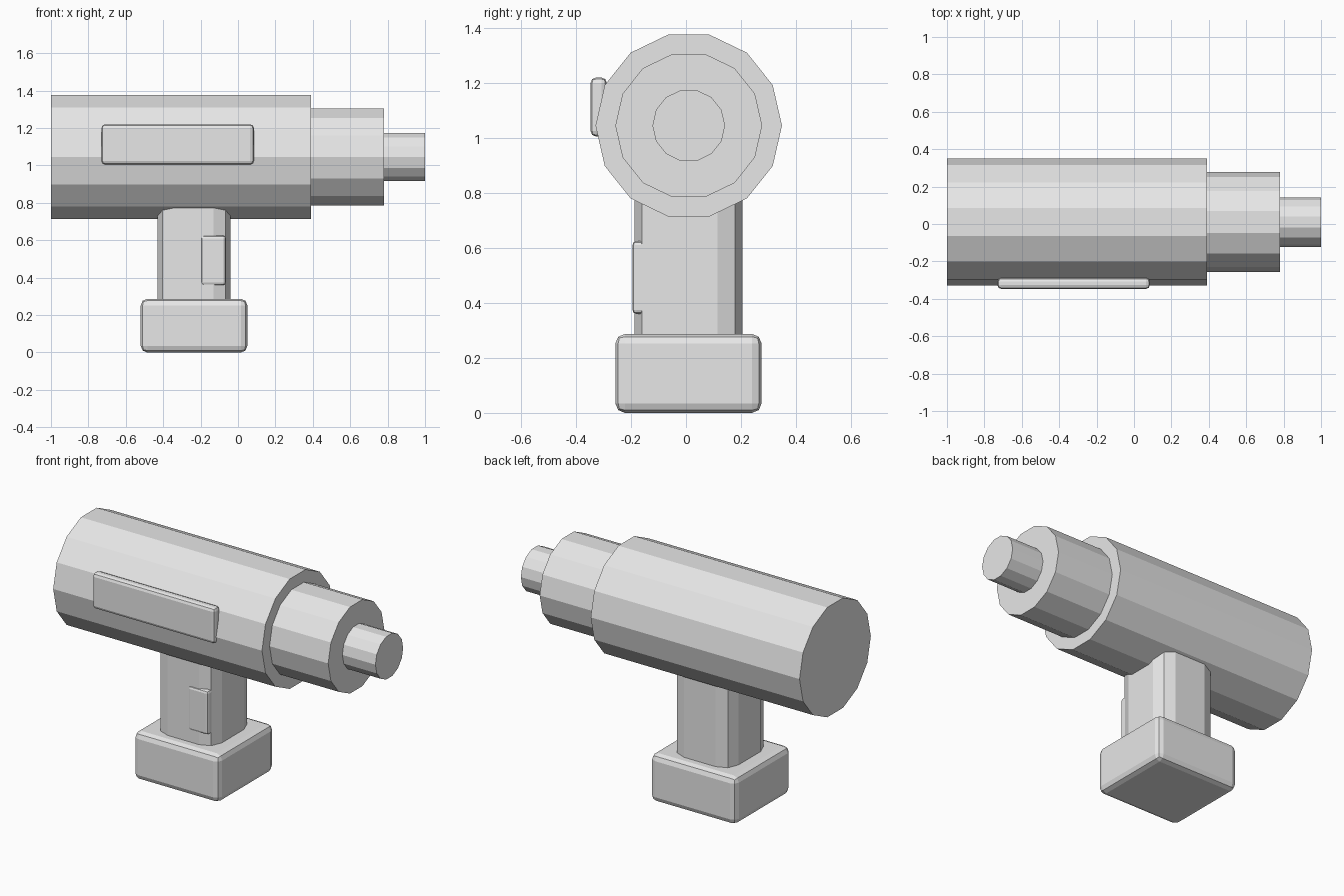
import bpy
import bmesh
from math import pi
from mathutils import Matrix, Vector

default = bpy.data.objects.get("Cube")
if default:
    bpy.data.objects.remove(default)

GREY = (0.8, 0.8, 0.8, 1)
grey = bpy.data.materials.new("plain_grey")
grey.use_nodes = True
grey.diffuse_color = GREY
grey.node_tree.nodes["Principled BSDF"].inputs["Base Color"].default_value = GREY

AXIS_Y, AXIS_Z = 0.01, 1.045  # centre line of the barrel
SIDES = 14


def finish(name, bm):
    mesh = bpy.data.meshes.new(name)
    bm.to_mesh(mesh)
    bm.free()
    mesh.materials.append(grey)
    obj = bpy.data.objects.new(name, mesh)
    bpy.context.collection.objects.link(obj)
    return obj


def cylinder(name, x0, x1, radius):
    """Low-poly cylinder along x with a corner pointing straight sideways."""
    bm = bmesh.new()
    bmesh.ops.create_cone(bm, cap_ends=True, segments=SIDES, radius1=radius,
                          radius2=radius, depth=x1 - x0)
    turn = Matrix.Rotation(pi / 2, 4, "Y") @ Matrix.Rotation(pi / 2, 4, "Z")
    bm.transform(turn)
    # put a corner exactly on the y axis
    corner = max(bm.verts, key=lambda v: v.co.y).co
    angle = Vector((corner.y, corner.z)).angle_signed(Vector((1, 0)))
    bm.transform(Matrix.Rotation(-angle, 4, "X"))
    bm.transform(Matrix.Translation(((x0 + x1) / 2, AXIS_Y, AXIS_Z)))
    return finish(name, bm)


def rounded_box(name, low, high, bevel):
    """Box between two corners with a two-step bevel on every edge."""
    low, high = Vector(low), Vector(high)
    bm = bmesh.new()
    bmesh.ops.create_cube(bm, size=1)
    bm.transform(Matrix.Translation((low + high) / 2)
                 @ Matrix.Diagonal(high - low).to_4x4())
    obj = finish(name, bm)
    mod = obj.modifiers.new("Bevel", "BEVEL")
    mod.width = bevel
    mod.segments = 2
    return obj


# Stepped barrel
cylinder("motor_housing", -1, 0.39, 0.339)
cylinder("gear_collar", 0.38, 0.78, 0.267)
cylinder("chuck", 0.77, 1, 0.132)

# Grip, trigger, foot and side plate
rounded_box("handle", (-0.43, -0.187, 0.1), (-0.04, 0.205, 0.95), 0.09)
rounded_box("trigger", (-0.197, -0.195, 0.36), (-0.065, -0.1, 0.625), 0.015)
rounded_box("battery_foot", (-0.52, -0.257, 0), (0.05, 0.275, 0.287), 0.035)
rounded_box("side_plate", (-0.73, -0.347, 1.005), (0.085, -0.288, 1.22), 0.02)
